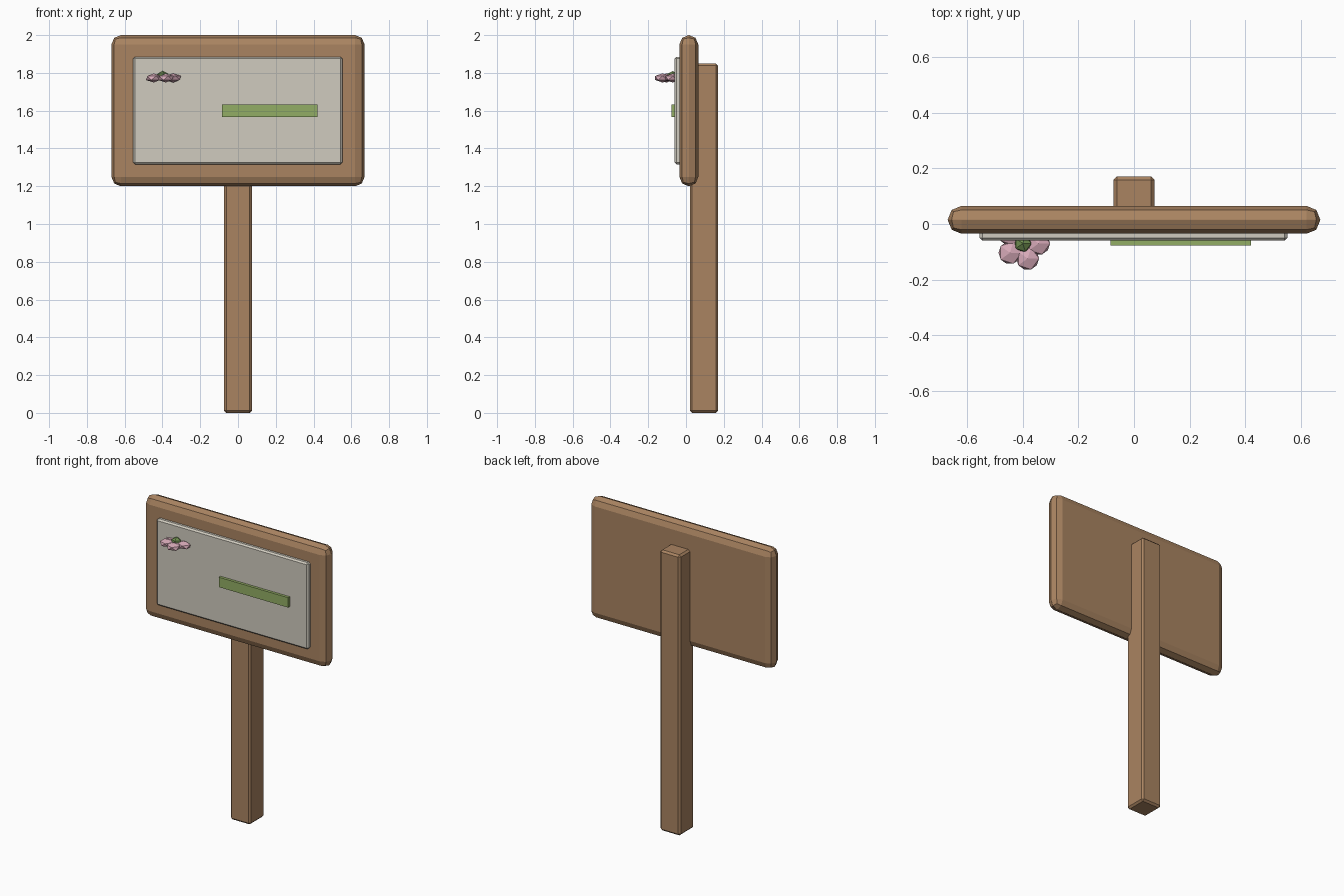
import bpy
from math import cos, sin, radians

default = bpy.data.objects.get("Cube")
if default:
    bpy.data.objects.remove(default, do_unlink=True)


def material(name, rgb):
    mat = bpy.data.materials.new(name)
    mat.use_nodes = True
    colour = (*rgb, 1)
    mat.diffuse_color = colour
    mat.node_tree.nodes["Principled BSDF"].inputs["Base Color"].default_value = colour
    return mat


wood = material("warm wood", (0.40, 0.23, 0.12))
plaster = material("pale grey", (0.63, 0.60, 0.52))
grass = material("leaf green", (0.29, 0.42, 0.13))
pink = material("petal pink", (0.68, 0.40, 0.48))
moss = material("moss green", (0.16, 0.27, 0.08))


def box(name, low, high, mat, bevel=0, segments=1):
    """Box between two corners, with optional rounded edges."""
    centre = [(a + b) / 2 for a, b in zip(low, high)]
    bpy.ops.mesh.primitive_cube_add(size=1, location=centre)
    ob = bpy.context.object
    ob.name = name
    ob.scale = [b - a for a, b in zip(low, high)]
    bpy.ops.object.transform_apply(location=False, rotation=False, scale=True)
    ob.data.materials.append(mat)
    if bevel:
        mod = ob.modifiers.new("edges", "BEVEL")
        mod.width = bevel
        mod.segments = segments
    return ob


def pebble(name, centre, size, turn, mat):
    """Faceted low-poly ball, squashed to the given half sizes."""
    bpy.ops.mesh.primitive_ico_sphere_add(subdivisions=1, radius=1, location=centre)
    ob = bpy.context.object
    ob.name = name
    ob.scale = size
    ob.rotation_euler.z = turn
    ob.data.materials.append(mat)


# Sign: post, rounded board, inset panel and raised bar
box("post", (-0.074, 0.02, 0), (0.074, 0.17, 1.85), wood, 0.012)
box("board", (-0.67, -0.035, 1.2), (0.67, 0.065, 2), wood, 0.0495, 2)
box("panel", (-0.555, -0.06, 1.315), (0.552, -0.025, 1.885), plaster, 0.01)
box("bar", (-0.085, -0.078, 1.567), (0.42, -0.05, 1.632), grass)

# Flower lying flat against the panel
fx, fy, fz = -0.4, -0.07, 1.773
for i in range(5):
    a = radians(72 * i)
    pebble(f"petal_{i + 1}", (fx + 0.057 * cos(a), fy + 0.057 * sin(a), fz),
           (0.046, 0.046, 0.024), a, pink)
pebble("flower_centre", (fx, fy, 1.782), (0.034, 0.034, 0.028), 0, moss)
